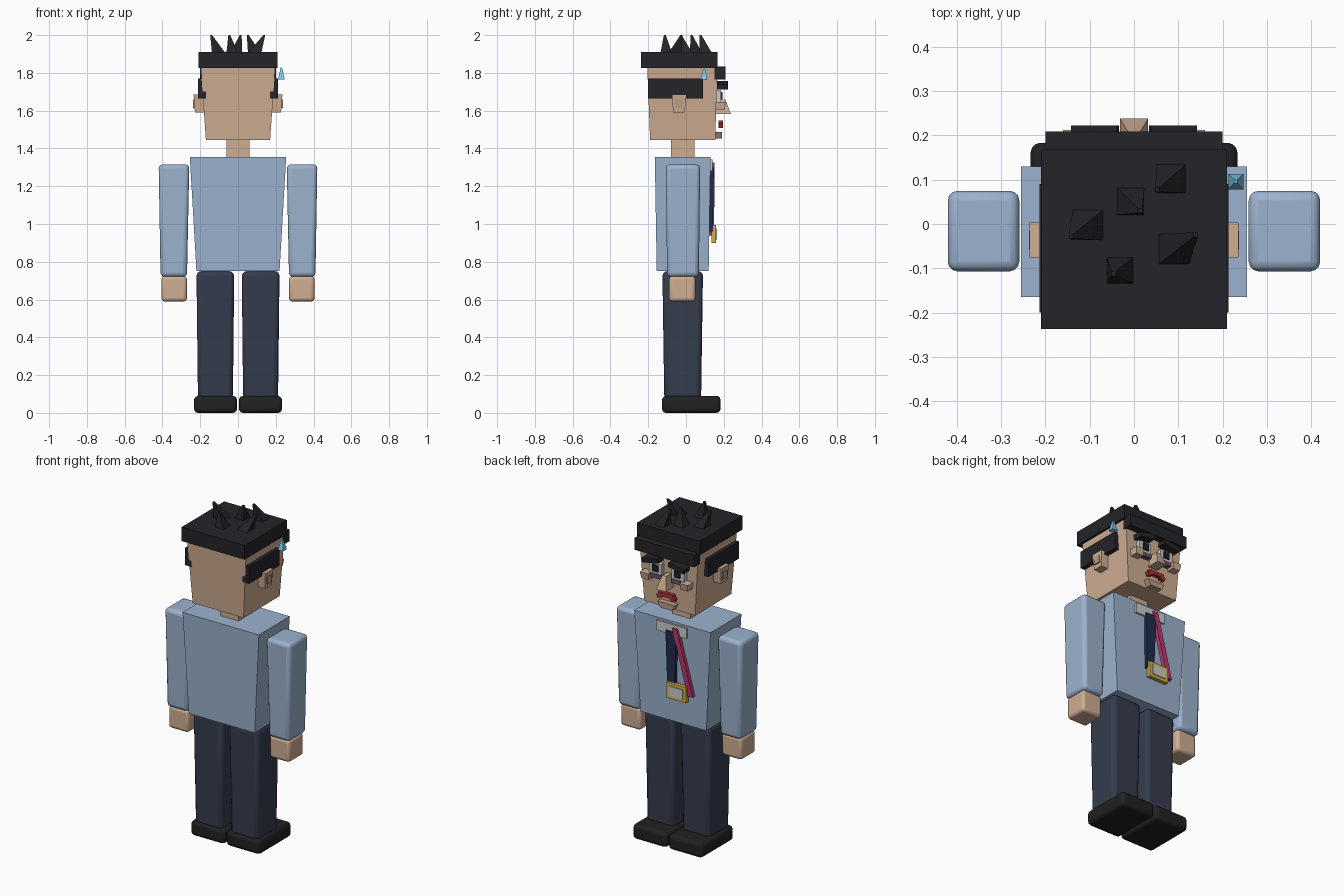
import bpy, bmesh
from mathutils import Vector

COLORS = {
    "skin": (0.62, 0.42, 0.29), "skin_dark": (0.50, 0.33, 0.23),
    "hair": (0.018, 0.017, 0.022), "shirt": (0.33, 0.45, 0.62),
    "trousers": (0.035, 0.045, 0.075), "shoe": (0.015, 0.015, 0.015),
    "white": (0.8, 0.8, 0.78), "bag": (0.16, 0.08, 0.17),
    "red": (0.42, 0.03, 0.03), "navy": (0.015, 0.025, 0.08),
    "pink": (0.5, 0.04, 0.16), "gold": (0.65, 0.45, 0.06),
    "collar": (0.55, 0.57, 0.58), "drop": (0.2, 0.6, 0.85),
}
MATS = {}
for key, rgb in COLORS.items():
    MATS[key] = bpy.data.materials.new(key)
    MATS[key].diffuse_color = (*rgb, 1)


def block(name, mat, z0, low, z1, high=None, bevel=0, tilt=0):
    """Tapered block: low/high are (x0, x1, y0, y1) at heights z0/z1."""
    high = high or low
    pts = []
    for z, (xa, xb, ya, yb) in ((z0, low), (z1, high)):
        xa, xb = sorted((xa, xb))
        pts += [Vector(p) for p in ((xa, ya, z), (xb, ya, z), (xb, yb, z), (xa, yb, z))]
    centre = sum(pts, Vector()) / 8
    bm = bmesh.new()
    v = [bm.verts.new(p - centre) for p in pts]
    for f in ((3, 2, 1, 0), (4, 5, 6, 7), (0, 1, 5, 4), (1, 2, 6, 5), (2, 3, 7, 6), (3, 0, 4, 7)):
        bm.faces.new([v[i] for i in f])
    me = bpy.data.meshes.new(name)
    bm.to_mesh(me)
    bm.free()
    me.materials.append(MATS[mat])
    ob = bpy.data.objects.new(name, me)
    ob.location = centre
    ob.rotation_euler.y = tilt
    bpy.context.collection.objects.link(ob)
    if bevel:
        mod = ob.modifiers.new("round_edges", "BEVEL")
        mod.width = bevel
        mod.segments = 3
        for p in me.polygons:
            p.use_smooth = True
        bpy.context.view_layer.objects.active = ob
        bpy.ops.object.select_all(action="DESELECT")
        ob.select_set(True)
        bpy.ops.object.shade_smooth_by_angle()
    return ob


# Body and head
block("torso", "shirt", 0.75, (-0.22, 0.22, -0.155, 0.12), 1.355, (-0.255, 0.255, -0.165, 0.13))
block("neck", "skin", 1.35, (-0.06, 0.06, -0.08, 0.045), 1.45)
block("head", "skin", 1.445, (-0.17, 0.17, -0.19, 0.155), 1.83, (-0.197, 0.197, -0.205, 0.165))

# Limbs and paired head parts
for s, side in ((-1, "left"), (1, "right")):
    block(side + "_shoe", "shoe", 0.0, (s*0.005, s*0.233, -0.127, 0.183), 0.09, bevel=0.022)
    block(side + "_leg", "trousers", 0.07, (s*0.027, s*0.212, -0.115, 0.08),
          0.75, (s*0.02, s*0.22, -0.125, 0.09), bevel=0.025)
    block(side + "_arm", "shirt", 0.72, (s*0.27, s*0.41, -0.1, 0.068),
          1.315, (s*0.258, s*0.42, -0.107, 0.075), bevel=0.022)
    block(side + "_hand", "skin", 0.59, (s*0.27, s*0.405, -0.09, 0.05), 0.725, bevel=0.018)
    block(side + "_side_hair", "hair", 1.665, (s*0.17, s*0.213, -0.2, 0.09), 1.77)
    block(side + "_ear", "skin", 1.59, (s*0.175, s*0.228, -0.068, -0.007),
          1.685, (s*0.185, s*0.235, -0.075, 0.003))
    block(side + "_inner_ear", "skin_dark", 1.615, (s*0.22, s*0.237, -0.058, -0.016), 1.66)
    # Eyes, brows and cheeks
    block(side + "_eye", "white", 1.645, (s*0.035, s*0.118, 0.155, 0.186), 1.71)
    block(side + "_pupil", "shoe", 1.66, (s*0.055, s*0.092, 0.18, 0.194), 1.70)
    block(side + "_eye_bag", "bag", 1.62, (s*0.035, s*0.118, 0.155, 0.19), 1.645)
    block(side + "_brow", "hair", 1.72, (s*0.035, s*0.14, 0.165, 0.222), 1.748, tilt=s*0.18)
    block(side + "_cheekbone", "skin", 1.605, (s*0.105, s*0.155, 0.155, 0.205),
          1.645, (s*0.105, s*0.16, 0.155, 0.212))
    block(side + "_mouth_corner", "red", 1.512, (s*0.03, s*0.06, 0.172, 0.195), 1.535, tilt=s*0.3)

# Nose, mouth and chin
block("nose", "skin", 1.583, (-0.032, 0.032, 0.155, 0.238), 1.66, (-0.014, 0.014, 0.155, 0.208))
block("mouth", "red", 1.525, (-0.05, 0.05, 0.172, 0.195), 1.548)
block("chin", "skin_dark", 1.452, (-0.04, 0.04, 0.15, 0.19), 1.487, (-0.058, 0.058, 0.15, 0.19))

# Hair cap, fringe and spikes: base centre, half size, tip
block("hair_cap", "hair", 1.825, (-0.21, 0.21, -0.237, 0.168), 1.91)
block("fringe", "hair", 1.765, (-0.2, 0.2, 0.15, 0.208), 1.835)
SPIKES = (((-0.1, 0.0), 0.037, (-0.142, -0.028)), ((-0.01, 0.053), 0.033, (0.014, 0.03)),
          ((0.088, 0.105), 0.035, (0.052, 0.077)), ((0.085, -0.06), 0.037, (0.139, -0.024)),
          ((-0.03, -0.104), 0.032, (-0.046, -0.112)))
for i, ((x, y), h, (tx, ty)) in enumerate(SPIKES):
    block(f"hair_spike_{i + 1}", "hair", 1.9, (x - h, x + h, y - h, y + h),
          2.0, (tx - 0.005, tx + 0.005, ty - 0.005, ty + 0.005))

# Sweat drop
block("sweat_drop", "drop", 1.765, (0.212, 0.247, 0.078, 0.113), 1.828, (0.226, 0.233, 0.092, 0.099))

# Collar, tie, lanyard and badge
block("collar", "collar", 1.28, (-0.1, 0.1, 0.11, 0.14), 1.342)
block("tie", "navy", 0.96, (-0.026, 0.026, 0.115, 0.142), 1.3, (-0.034, 0.034, 0.12, 0.148))
block("lanyard", "pink", 0.94, (-0.147, -0.115, 0.117, 0.148), 1.325, (-0.045, -0.013, 0.122, 0.152))
block("badge_frame", "gold", 0.9, (-0.11, 0.02, 0.135, 0.158), 0.995)
block("badge_card", "white", 0.918, (-0.092, 0.002, 0.15, 0.163), 0.977)
